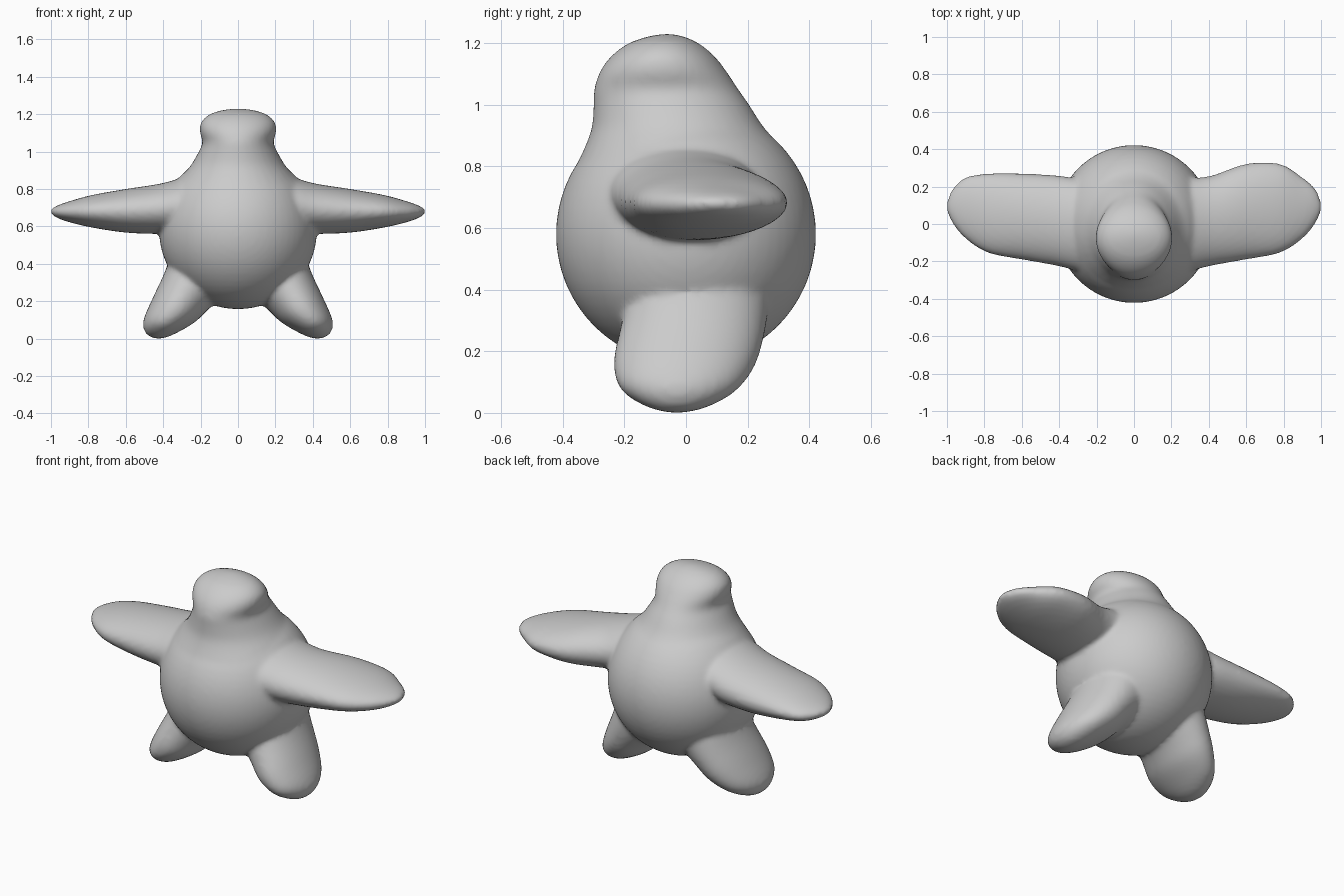
import bpy, bmesh, math
from mathutils import Vector

if "Cube" in bpy.data.objects:
    bpy.data.objects.remove(bpy.data.objects["Cube"])


def spline(rows, steps=4):
    """Catmull-Rom refinement of a list of section rows."""
    rows = [Vector(r) for r in rows]
    out = []
    for i in range(len(rows) - 1):
        a, b, c, d = rows[max(i - 1, 0)], rows[i], rows[i + 1], rows[min(i + 2, len(rows) - 1)]
        for k in range(steps):
            t = k / steps
            out.append(0.5 * (2 * b + (c - a) * t + (2 * a - 5 * b + 4 * c - d) * t * t
                              + (3 * b - a - 3 * c + d) * t ** 3))
    return out + [rows[-1]]


def loft(name, rows, side=1, n=40):
    """Loft ellipses; row = x1, z1, x2, z2 (ends across) and y_front, y_back."""
    bm = bmesh.new()
    rings = []
    for x1, z1, x2, z2, y0, y1 in spline(rows):
        ring = []
        for i in range(n):
            c, s = math.cos(2 * math.pi * i / n), math.sin(2 * math.pi * i / n)
            ring.append(bm.verts.new((side * ((x1 + x2) / 2 + c * (x2 - x1) / 2),
                                      (y0 + y1) / 2 + s * (y1 - y0) / 2,
                                      (z1 + z2) / 2 + c * (z2 - z1) / 2)))
        rings.append(ring)
    for p, q in zip(rings, rings[1:]):
        for i in range(n):
            bm.faces.new((p[i], p[(i + 1) % n], q[(i + 1) % n], q[i]))
    bm.faces.new(rings[0])
    bm.faces.new(rings[-1])
    bmesh.ops.recalc_face_normals(bm, faces=bm.faces)
    me = bpy.data.meshes.new(name)
    bm.to_mesh(me)
    bm.free()
    ob = bpy.data.objects.new(name, me)
    bpy.context.collection.objects.link(ob)
    return ob


# Round body
bpy.ops.mesh.primitive_uv_sphere_add(segments=64, ring_count=32, radius=0.422, location=(0, 0, 0.58))
body = bpy.context.object
body.name = "starfish_body"

# Head and flaring neck: z, half width, front y, back y
head_rows = [(0.70, .39, -.385, .38), (0.80, .355, -.355, .34), (0.87, .30, -.325, .30),
             (0.93, .25, -.305, .25), (1.0, .21, -.30, .205), (1.05, .19, -.298, .17),
             (1.11, .205, -.278, .13), (1.16, .195, -.24, .09), (1.2, .15, -.185, .04),
             (1.222, .08, -.12, -.01), (1.23, .01, -.07, -.05)]
parts = [loft("head", [(-w, z, w, z, a, b) for z, w, a, b in head_rows])]

# Flat arms: distance out, bottom z, top z, front y, back y (back edge differs per side)
arm_rows = [(.15, .58, .90, -.27, .24), (.3, .565, .86, -.25, .245), (.42, .56, .828, -.222, .26),
            (.6, .567, .80, -.19, .30), (.78, .594, .768, -.155, .30), (.9, .622, .735, -.08, .25),
            (.965, .645, .712, -.005, .195), (.995, .665, .695, .055, .135), (1.004, .678, .682, .09, .10)]
for side, bulge in ((1, .022), (-1, -.03)):
    rows = [(x, lo, x, hi, a, b + (bulge if .5 < x < .85 else 0)) for x, lo, hi, a, b in arm_rows]
    parts.append(loft("arm", rows, side))

# Flat legs: outer edge, inner edge, front y, back y
leg_rows = [(.35, .48, .06, .24, -.19, .27), (.39, .36, .15, .165, -.215, .255),
            (.45, .23, .225, .092, -.235, .225), (.495, .13, .31, .04, -.215, .17),
            (.508, .075, .38, .008, -.155, .10), (.495, .032, .43, .0, -.09, .03),
            (.472, .012, .46, .006, -.045, -.02)]
for side in (1, -1):
    parts.append(loft("leg", leg_rows, side))

# Merge all parts into one soft skin
bpy.ops.object.select_all(action='DESELECT')
for ob in parts + [body]:
    ob.select_set(True)
bpy.context.view_layer.objects.active = body
bpy.ops.object.transform_apply(location=True, rotation=True, scale=True)
bpy.ops.object.join()
remesh = body.modifiers.new("skin", 'REMESH')
remesh.mode = 'VOXEL'
remesh.voxel_size = 0.014
remesh.use_smooth_shade = True
soft = body.modifiers.new("soften", 'SMOOTH')
soft.factor = 0.5
soft.iterations = 5
